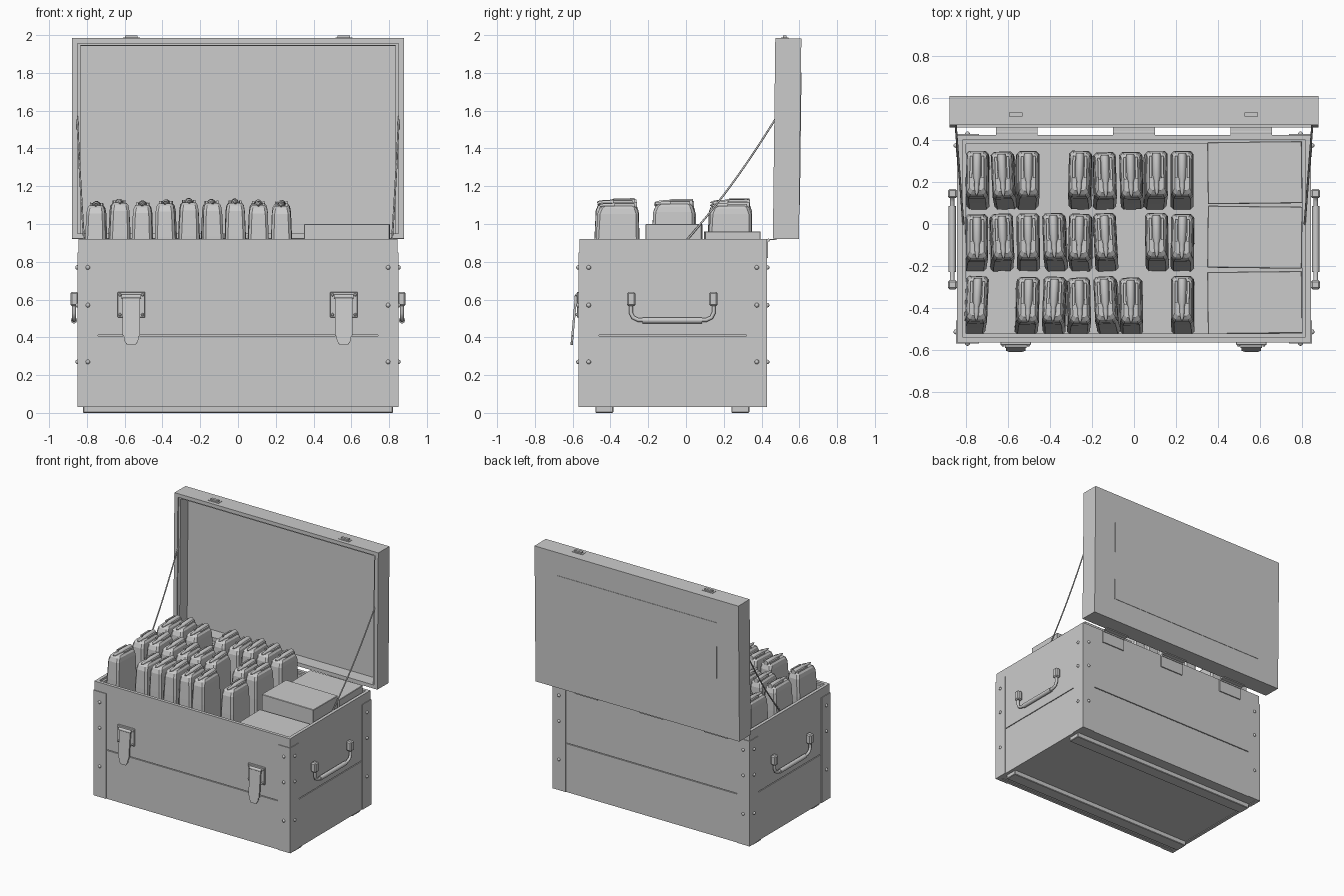
import bpy, bmesh, math, random
from mathutils import Vector, Matrix

if "Cube" in bpy.data.objects:
    bpy.data.objects.remove(bpy.data.objects["Cube"])

random.seed(4)
PI = math.pi


def finish(name, bm, smooth=False, loc=(0, 0, 0), rot=(0, 0, 0)):
    bmesh.ops.recalc_face_normals(bm, faces=bm.faces)
    me = bpy.data.meshes.new(name)
    bm.to_mesh(me)
    bm.free()
    ob = bpy.data.objects.new(name, me)
    ob.location, ob.rotation_euler = loc, rot
    bpy.context.collection.objects.link(ob)
    if smooth:
        bpy.context.view_layer.objects.active = ob
        ob.select_set(True)
        bpy.ops.object.shade_smooth_by_angle(angle=math.radians(40))
        ob.select_set(False)
    return ob


def add_box(bm, x0, x1, y0, y1, z0, z1):
    m = Matrix.Translation(((x0 + x1) / 2, (y0 + y1) / 2, (z0 + z1) / 2)) @ Matrix.Diagonal((x1 - x0, y1 - y0, z1 - z0, 1))
    bmesh.ops.create_cube(bm, size=1, matrix=m)


def boxes(name, items, bevel=0, **kw):
    bm = bmesh.new()
    for it in items:
        add_box(bm, *it)
    ob = finish(name, bm, **kw)
    if bevel:
        mod = ob.modifiers.new("Bevel", 'BEVEL')
        mod.width, mod.segments = bevel, 1
    return ob


def loft(bm, rings):
    vs = [[bm.verts.new(p) for p in r] for r in rings]
    n = len(rings[0])
    for a, b in zip(vs, vs[1:]):
        for i in range(n):
            bm.faces.new((a[i], a[(i + 1) % n], b[(i + 1) % n], b[i]))
    bm.faces.new(vs[0])
    bm.faces.new(vs[-1])


def tube(name, pts, r, res=3):
    cu = bpy.data.curves.new(name, 'CURVE')
    cu.dimensions, cu.bevel_depth, cu.bevel_resolution, cu.use_fill_caps = '3D', r, res, True
    sp = cu.splines.new('POLY')
    sp.points.add(len(pts) - 1)
    for p, q in zip(sp.points, pts):
        p.co = (*q, 1)
    ob = bpy.data.objects.new(name, cu)
    bpy.context.collection.objects.link(ob)
    return ob


def wall_ring(x, y0, y1, t, z0, z1):
    return [(-x, x, y0, y0 + t, z0, z1), (-x, x, y1 - t, y1, z0, z1),
            (-x, -x + t, y0 + t, y1 - t, z0, z1), (x - t, x, y0 + t, y1 - t, z0, z1)]


# chest: two courses of planks, liner, floor and runners
X, Y0, Y1 = 0.845, -0.565, 0.425
boxes("lower_planks", wall_ring(X, Y0, Y1, 0.025, 0.03, 0.407))
boxes("upper_planks", wall_ring(X, Y0, Y1, 0.025, 0.413, 0.92))
boxes("inner_liner", wall_ring(X - 0.02, Y0 + 0.02, Y1 - 0.02, 0.022, 0.06, 0.905))
boxes("chest_floor", [(-X + 0.01, X - 0.01, Y0 + 0.01, Y1 - 0.01, 0.035, 0.10)])
boxes("base_runners", [(-0.82, 0.82, y, y + 0.095, 0, 0.04) for y in (-0.48, 0.24)], 0.004)

# corner angle irons with rivets
irons = []
rivets = bmesh.new()
for s in (-1, 1):
    for y, d in ((Y0 - 0.005, 1), (Y1 + 0.005, -1)):
        ya, yb = sorted((y, y + 0.11 * d))
        irons.append((*sorted((s * 0.842, s * 0.85)), ya, yb, 0.03, 0.85))
        ya, yb = sorted((y, y + 0.008 * d))
        irons.append((*sorted((s * 0.74, s * 0.85)), ya, yb, 0.03, 0.85))
        for z in (0.27, 0.57, 0.77):
            for c in ((s * 0.85, y + d * 0.055, z), (s * 0.795, y, z)):
                bmesh.ops.create_uvsphere(rivets, u_segments=10, v_segments=6, radius=0.012,
                                          matrix=Matrix.Translation(c))
boxes("corner_irons", irons)
finish("corner_rivets", rivets, True)

# lid, open and leaning slightly back
H = dict(loc=(0, 0.46, 0.922), rot=(-0.012, 0, 0))
L, D, T = 0.88, 0.138, 1.062
boxes("lid_shell", [(-L, L, 0.105, D, 0, T), (-L, L, 0, 0.105, 0, 0.028), (-L, L, 0, 0.105, T - 0.028, T),
                    (-L, -L + 0.03, 0, 0.105, 0.028, T - 0.028), (L - 0.03, L, 0, 0.105, 0.028, T - 0.028)], **H)
boxes("lid_lip", [(-L + 0.03, -L + 0.045, 0.012, 0.105, 0.028, T - 0.028), (L - 0.045, L - 0.03, 0.012, 0.105, 0.028, T - 0.028),
                  (-L + 0.045, L - 0.045, 0.012, 0.105, T - 0.04, T - 0.028)], **H)
boxes("lid_back_panel", [(-0.69, 0.69, D - 0.005, D + 0.003, 0.18, T - 0.18)], **H)
boxes("lid_catches", [(x - 0.032, x + 0.032, 0.04, 0.06, T - 0.01, T + 0.014) for x in (-0.565, 0.56)]
      + [(x - 0.045, x + 0.045, 0.03, 0.07, T - 0.01, T + 0.003) for x in (-0.565, 0.56)], **H)

# hinges
hinge = []
for x in (-0.56, 0, 0.56):
    hinge += [(x - 0.1, x + 0.1, 0.42, 0.433, 0.82, 0.92), (x - 0.1, x + 0.1, 0.425, 0.48, 0.914, 0.921)]
    tube("hinge_pin", [(x - 0.1, 0.437, 0.915), (x + 0.1, 0.437, 0.915)], 0.008, 2)
boxes("hinge_leaves", hinge)

for s in (-1, 1):
    # lid stay cords, sagging slightly
    pts = []
    for i in range(13):
        t = i / 12
        pts.append((s * (0.815 + 0.04 * t), 0.52 * t, 0.91 + 0.72 * t - 0.035 * math.sin(PI * t)))
    tube("lid_stay", pts, 0.005, 2)
    # carry handles
    for y in (-0.29, 0.145):
        boxes("handle_bracket", [(*sorted((s * 0.845, s * 0.888)), y - 0.022, y + 0.022, 0.565, 0.64)], 0.008)
    ya, yb, x = -0.292, 0.147, s * 0.868
    tube("handle_bail", [(x, ya, 0.58), (x, ya, 0.53), (x, ya + 0.012, 0.505), (x, ya + 0.04, 0.492),
                         (x, yb - 0.04, 0.492), (x, yb - 0.012, 0.505), (x, yb, 0.53), (x, yb, 0.58)], 0.011)
    tube("handle_grip", [(x, -0.23, 0.49), (x, -0.215, 0.49), (x, 0.07, 0.49), (x, 0.085, 0.49)], 0.017)

# front latches: plate, knuckle and hanging rounded hasp
for x in (-0.565, 0.56):
    boxes("latch_plate", [(x - 0.073, x + 0.073, -0.578, -0.56, 0.505, 0.64)], 0.003)
    tube("latch_knuckle", [(x - 0.052, -0.581, 0.615), (x + 0.052, -0.581, 0.615)], 0.011)
    half = [(0.046, 0), (0.046, -0.21), (0.04, -0.215), (0.036, -0.24), (0.022, -0.262)]
    outline = half + [(-a, b) for a, b in reversed(half)]
    bm = bmesh.new()
    loft(bm, [[(a, y, b) for a, b in outline] for y in (-0.006, 0.006)])
    finish("latch_hasp", bm, loc=(x, -0.582, 0.62), rot=(-0.09, 0, 0))
    bm = bmesh.new()
    for dx in (-0.06, 0.06):
        for z in (0.52, 0.625):
            bmesh.ops.create_uvsphere(bm, u_segments=8, v_segments=6, radius=0.008,
                                      matrix=Matrix.Translation((x + dx, -0.578, z)))
    finish("latch_rivets", bm, True)

# cartons on the right, slightly askew
for y, top, a in ((0.245, 0.96, 0.012), (-0.063, 1.0, -0.012), (-0.375, 0.89, 0.012)):
    boxes("carton", [(-0.226, 0.226, -0.148, 0.148, 0, top - 0.1)], 0.003, loc=(0.577, y, 0.1), rot=(0, 0, a))


# curved metal magazine: sections are (z, front y, back y, half width)
def magazine_mesh():
    bm = bmesh.new()
    rings = []
    for z, f, b, w in ((0, -0.165, 0.07, 0.055), (0.35, -0.138, 0.095, 0.055), (0.65, -0.122, 0.106, 0.055),
                       (0.82, -0.117, 0.11, 0.054), (0.955, -0.110, 0.108, 0.049),
                       (0.985, -0.098, 0.098, 0.044), (0.998, -0.08, 0.085, 0.034)):
        c = 0.014
        rings.append([(-w + c, f, z), (w - c, f, z), (w, f + c, z), (w, b - c, z),
                      (w - c, b, z), (-w + c, b, z), (-w, b - c, z), (-w, f + c, z)])
    loft(bm, rings)
    # feed lips
    for s in (-1, 1):
        add_box(bm, *sorted((s * 0.022, s * 0.034)), -0.02, 0.085, 0.99, 1.01)
    return bm


def round_mesh():
    bm = bmesh.new()
    prof = ((0.098, 0.018), (0.09, 0.02), (-0.01, 0.019), (-0.035, 0.012), (-0.06, 0.012), (-0.09, 0.008), (-0.105, 0.002))
    loft(bm, [[(r * math.cos(k * PI / 5), y, r * math.sin(k * PI / 5)) for k in range(10)] for y, r in prof])
    return bm


rows = {0.235: (0, 1, 2, 4, 5, 6, 7, 8), -0.06: (0, 1, 2, 3, 4, 5, 7, 8), -0.362: (0, 2, 3, 4, 5, 6, 8)}
for y, cols in rows.items():
    for c in cols:
        lean = random.uniform(-0.012, 0.012)
        rot = (random.uniform(-0.006, 0.006), lean, random.uniform(-0.05, 0.05))
        loc = Vector((-0.75 + 0.1225 * c - lean * 0.95, y, 0.1 + random.uniform(-0.005, 0.018)))
        finish("magazine", magazine_mesh(), loc=loc, rot=rot)
        r = finish("top_round", round_mesh(), True, rot=rot)
        r.location = loc + r.rotation_euler.to_matrix() @ Vector((0, 0, 1.0))
